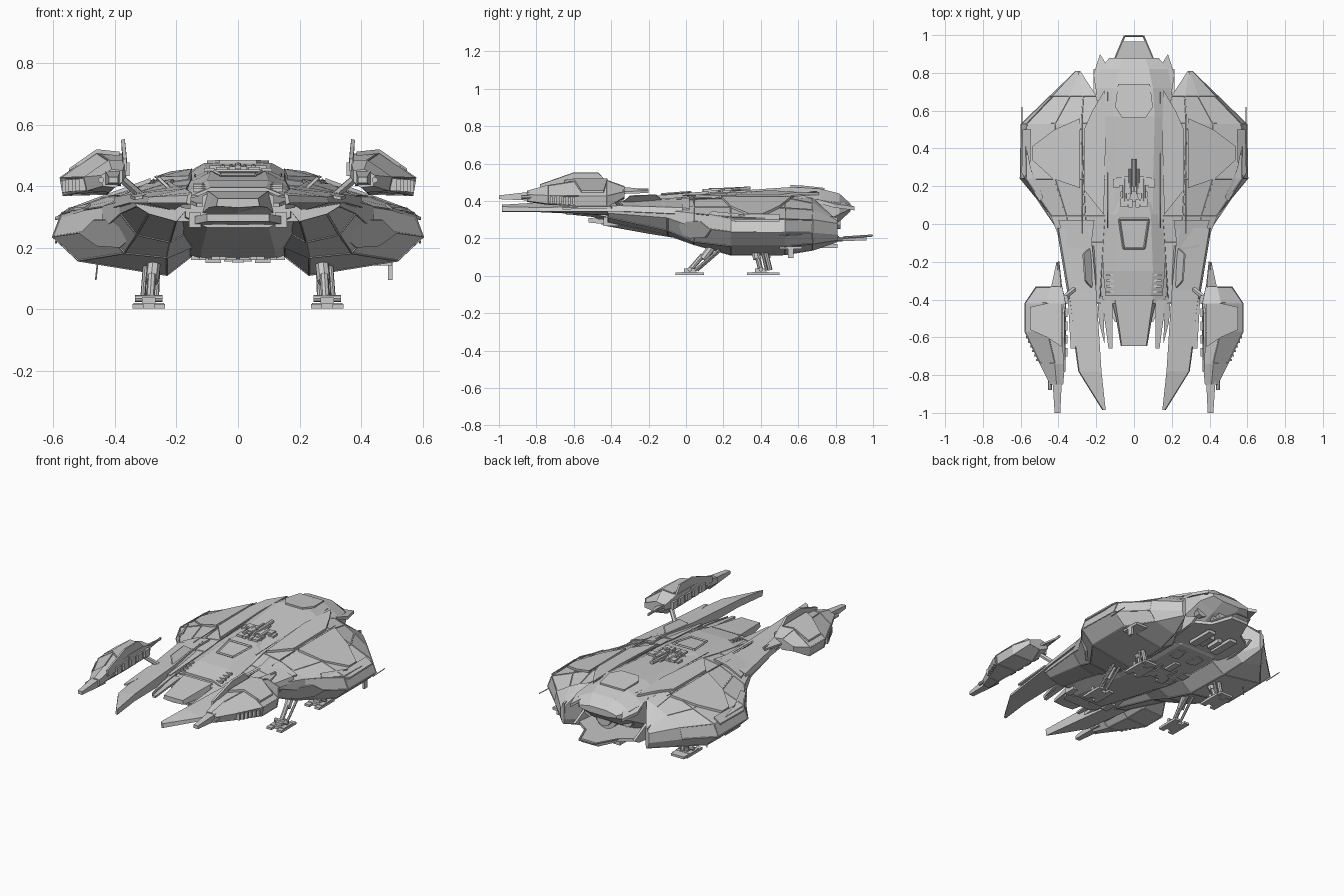
import bpy, bmesh, math, random
from mathutils import Vector, Matrix
random.seed(4)


def finish(name, bm, mirror=False):
    bmesh.ops.recalc_face_normals(bm, faces=bm.faces)
    me = bpy.data.meshes.new(name)
    bm.to_mesh(me)
    bm.free()
    ob = bpy.data.objects.new(name, me)
    bpy.context.collection.objects.link(ob)
    if mirror:
        m = ob.modifiers.new("mirror", 'MIRROR')
        m.use_mirror_merge = False
    return ob


def loft(name, sections, mirror=False, whole=False, panel=0, min_area=.012):
    """Skin (y, [(x, z)...]) sections; whole completes half sections across x."""
    bm = bmesh.new()
    rings = []
    for y, pts in sections:
        if whole:
            pts = pts + [(-x, z) for x, z in reversed(pts) if x > 0]
        rings.append([bm.verts.new((x, y, z)) for x, z in pts])
    n = len(rings[0])
    for a, b in zip(rings, rings[1:]):
        for i in range(n):
            j = (i + 1) % n
            bm.faces.new((a[i], a[j], b[j], b[i]))
    bm.faces.new(rings[0])
    bm.faces.new(rings[-1])
    bmesh.ops.recalc_face_normals(bm, faces=bm.faces)
    if panel:
        big = [f for f in bm.faces if f.calc_area() > min_area and len(f.verts) == 4]
        bmesh.ops.inset_individual(bm, faces=big, thickness=.004, depth=0)
        bmesh.ops.inset_individual(bm, faces=big, thickness=.002, depth=panel)
    return finish(name, bm, mirror)


def plate(name, pts, t=.012, mirror=True, axis=(0, 0, -1)):
    """Flat polygon of 3D points thickened along an axis."""
    bm = bmesh.new()
    off = Vector(axis) * t
    a = [bm.verts.new(p) for p in pts]
    b = [bm.verts.new(Vector(p) + off) for p in pts]
    bm.faces.new(a)
    bm.faces.new(b[::-1])
    for i in range(len(a)):
        j = (i + 1) % len(a)
        bm.faces.new((a[i], a[j], b[j], b[i]))
    return finish(name, bm, mirror)


def rods(name, segs, mirror=True, sides=8):
    """Round or square rods given as (start, end, radius)."""
    bm = bmesh.new()
    for p, q, r in segs:
        p, q = Vector(p), Vector(q)
        d = q - p
        rot = d.to_track_quat('Z', 'Y').to_matrix().to_4x4()
        bmesh.ops.create_cone(bm, cap_ends=True, segments=sides, radius1=r, radius2=r, depth=d.length,
                              matrix=Matrix.Translation((p + q) / 2) @ rot)
    return finish(name, bm, mirror)


def boxes(name, items, mirror=True):
    """Axis aligned boxes given as (centre, size)."""
    bm = bmesh.new()
    for c, s in items:
        bmesh.ops.create_cube(bm, size=1, matrix=Matrix.Translation(c) @ Matrix.Diagonal((*s, 1)))
    return finish(name, bm, mirror)


# Central fuselage, nose to tail
def body(y, top, xt, xs, zs, zl, xb, zb):
    return (y, [(0, top), (xt, top), (xs, zs), (xs, zl), (xb, zb), (0, zb)])


loft("fuselage", [body(-.42, .375, .10, .17, .345, .30, .10, .265), body(-.2, .405, .11, .19, .37, .27, .11, .225),
                  body(.02, .435, .10, .20, .40, .23, .12, .19), body(.2, .45, .10, .20, .41, .19, .12, .165),
                  body(.57, .475, .11, .21, .42, .20, .12, .165), body(.72, .465, .10, .20, .405, .28, .10, .23),
                  body(.82, .44, .08, .18, .39, .33, .08, .29), body(.88, .385, .06, .13, .37, .355, .06, .345)],
     whole=True)

# Broad side hulls with faceted cheeks
loft("side_hull", [
    (-.42, [(.18, .37), (.25, .375), (.31, .36), (.335, .35), (.33, .335), (.29, .31), (.2, .285), (.17, .32)]),
    (-.10, [(.16, .405), (.26, .395), (.33, .375), (.385, .35), (.385, .31), (.33, .24), (.22, .215), (.16, .25)]),
    (.04, [(.15, .425), (.26, .41), (.36, .37), (.44, .335), (.44, .26), (.37, .18), (.23, .165), (.15, .20)]),
    (.24, [(.15, .44), (.27, .42), (.42, .37), (.575, .315), (.605, .235), (.52, .155), (.23, .108), (.15, .17)]),
    (.53, [(.15, .445), (.28, .42), (.42, .365), (.57, .305), (.60, .23), (.52, .155), (.24, .11), (.15, .17)]),
    (.68, [(.20, .415), (.27, .39), (.34, .355), (.43, .30), (.445, .23), (.40, .17), (.26, .135), (.21, .18)]),
    (.81, [(.285, .29), (.29, .295), (.295, .295), (.31, .28), (.31, .22), (.30, .19), (.29, .18), (.285, .20)])],
     mirror=True, panel=-.003)
plate("intake_panel", [(.345, -.045, .235), (.39, -.055, .29), (.47, .075, .29), (.515, .13, .245), (.46, .10, .205),
                       (.385, .02, .20)], .02, axis=(-.4, .8, .2))

# Long forward prongs
loft("prong", [
    (-.985, [(.15, .38), (.163, .37), (.168, .345), (.155, .34)]),
    (-.78, [(.172, .392), (.29, .365), (.295, .345), (.18, .34)]),
    (-.35, [(.20, .40), (.345, .375), (.355, .345), (.21, .32)]),
    (-.02, [(.23, .42), (.40, .365), (.41, .33), (.24, .30)])], mirror=True)

# Armour plates over the roof
plate("shoulder_armour", [(.285, .56, .423), (.42, .50, .376), (.54, .41, .332), (.54, .34, .332),
                          (.43, .24, .373), (.285, .19, .426)], .014)
plate("inner_armour", [(.155, .71, .445), (.22, .60, .448), (.265, .50, .433), (.265, .18, .430), (.16, .05, .434),
                       (.15, .45, .457)], .014)
plate("forward_armour", [(.21, .02, .424), (.30, .02, .408), (.40, .02, .36), (.36, -.12, .37), (.23, -.14, .41)], .012)
plate("side_lip", [(.545, .50, .33), (.59, .50, .30), (.595, .27, .30), (.50, .12, .33), (.48, .14, .345),
                   (.55, .30, .33)], .01)
plate("tail_ear", [(.15, .72, .43), (.20, .70, .41), (.215, .79, .385), (.18, .90, .37), (.13, .82, .40)], .02)
plate("tail_hood", [(-.06, .56, .485), (.06, .56, .485), (.10, .62, .483), (.085, .74, .47), (-.085, .74, .47),
                    (-.10, .62, .483)], .015, False)
plate("tail_blade", [(.285, .60, .36), (.285, .81, .31), (.285, .81, .20), (.285, .60, .15)], .012, axis=(1, 0, 0))
rods("roof_seams", [((.275, .58, .423), (.275, -.05, .41), .003), ((.14, .70, .45), (.14, -.02, .43), .003)], sides=4)

# Canopy, window frame and nose deck
loft("canopy", [(-.38, [(0, .395), (.09, .395), (.15, .37), (0, .36)]),
                (-.25, [(0, .42), (.10, .42), (.165, .385), (0, .38)]),
                (.05, [(0, .447), (.09, .447), (.16, .41), (0, .40)]),
                (.12, [(0, .452), (.07, .452), (.13, .42), (0, .41)])], whole=True)
rods("window_frame", [((0, .025, .448), (.078, .025, .448), .006), ((.078, .025, .448), (.055, -.13, .436), .006),
                      ((0, -.13, .436), (.055, -.13, .436), .006)], sides=4)
boxes("nose_vents", [((.12, -.27 - .03 * i, .405 - .006 * i), (.05, .012, .012)) for i in range(4)])
loft("nose_tongue", [(-.645, [(0, .36), (.065, .36), (.07, .335), (0, .33)]),
                     (-.50, [(0, .375), (.085, .375), (.095, .33), (0, .315)]),
                     (-.40, [(0, .385), (.10, .385), (.12, .31), (0, .28)])], whole=True)
plate("nose_fin", [(.115, -.40, .37), (.17, -.40, .36), (.135, -.66, .345), (.115, -.66, .345)], .012)
plate("outer_nose_fin", [(.165, -.38, .37), (.195, -.38, .365), (.185, -.52, .35), (.155, -.64, .345)], .02)
plate("lower_chin", [(-.15, -.42, .30), (.15, -.42, .30), (.10, -.52, .31), (-.10, -.52, .31)], .025, False)
boxes("chin_blocks", [((.06, -.43, .29), (.05, .05, .03)), ((.14, -.40, .29), (.04, .08, .05)),
                      ((.18, -.36, .31), (.05, .08, .05))])

# Upright vanes between nose and prongs
plate("diagonal_vane", [(.20, -.10, .385), (.20, -.36, .375), (.255, -.30, .43), (.265, -.16, .435)], .008,
      axis=(1, 0, -.5))
plate("wing_vane", [(.27, -.36, .385), (.35, -.40, .37), (.335, -.66, .365), (.31, -.66, .37)], .01)

# Dorsal machinery cluster
boxes("dorsal_machinery", [((random.uniform(.01, .10), random.uniform(.10, .24), .45),
                            (random.uniform(.015, .04), random.uniform(.015, .05), random.uniform(.015, .035)))
                           for _ in range(16)])
rods("dorsal_barrels", [((.022, .16, .458), (.022, .29, .464), .008), ((.0, .2, .458), (.0, .345, .466), .012),
                        ((.05, .12, .458), (.05, .24, .462), .010)])

# Gun pods held out beside the prongs
mid = [(.36, .435), (.362, .505), (.46, .512), (.58, .428), (.57, .368), (.425, .372)]
loft("pod", [(-.33, [(.38, .44), (.38, .47), (.44, .48), (.52, .45), (.52, .42), (.44, .41)]),
             (-.42, mid), (-.57, mid),
             (-.74, [(.365, .43), (.365, .485), (.42, .485), (.50, .43), (.49, .385), (.42, .38)]),
             (-.85, [(.375, .415), (.375, .45), (.41, .455), (.445, .435), (.44, .40), (.40, .395)])],
     mirror=True, panel=-.003, min_area=.009)
loft("pod_barrel", [(-1, [(.39, .41), (.39, .43), (.42, .43), (.42, .41)]),
                    (-.78, [(.38, .40), (.38, .455), (.435, .455), (.435, .40)])], mirror=True)
rods("pod_side_barrel", [((.445, -.70, .42), (.445, -.88, .42), .01), ((.385, -.36, .455), (.402, -.20, .46), .007)])
plate("pod_rear_blade", [(.385, -.34, .475), (.398, -.20, .462), (.41, -.20, .455), (.44, -.34, .45)], .012)
plate("pod_fin", [(.362, -.42, .50), (.368, -.47, .553), (.368, -.60, .553), (.362, -.78, .49), (.362, -.78, .45),
                  (.362, -.42, .45)], .012, axis=(1, 0, -.2))
plate("pod_roof_armour", [(.385, -.42, .512), (.46, -.42, .52), (.55, -.44, .457), (.55, -.56, .457),
                          (.46, -.60, .52), (.385, -.65, .512)], .014)
boxes("pod_vents", [((.555 - .011 * i, -.60 - .024 * i, .40 + .001 * i), (.035, .012, .04)) for i in range(6)])
boxes("pod_inner_blocks", [((.362, -.40 - .07 * i, .455), (.02, .045, .045)) for i in range(5)])
rods("pod_arm", [((.31, -.34, .365), (.385, -.40, .43), .014)], sides=6)

# Tail engine, jaw plate and towing frame
rods("engine", [((0, .66, .30), (0, .80, .30), .075)], False, 16)
rods("engine_core", [((0, .78, .30), (0, .825, .30), .05)], False, 12)
rods("side_engine", [((.13, .66, .30), (.13, .78, .30), .04)], sides=10)
plate("tail_jaw", [(-.20, .56, .19), (.20, .56, .19), (.20, .78, .21), (.11, .84, .205), (.06, .965, .21),
                   (-.06, .965, .21), (-.11, .84, .205), (-.20, .78, .21)], .02, False)
plate("jaw_cheek", [(.20, .56, .30), (.20, .70, .27), (.20, .82, .21), (.20, .78, .185), (.20, .56, .16)],
      .015, axis=(1, 0, 0))
rods("tail_frame", [((.115, .84, .205), (.05, .995, .215), .006), ((0, .995, .215), (.05, .995, .215), .005)], sides=6)
boxes("tail_underside", [((.08, .72, .16), (.05, .18, .02)), ((.03, .70, .17), (.03, .1, .03)),
                         ((0, .35, .158), (.04, .1, .012))])
rods("side_antenna", [((.592, .50, .215), (.592, .62, .22), .003)], sides=5)
rods("hanging_antenna", [((-.455, .45, .16), (-.462, .45, .095), .003)], False, 5)
boxes("belly_gun", [((.46, .56, .15), (.08, .12, .015)), ((.495, .56, .125), (.015, .03, .06))], False)
boxes("belly_greebles", [((random.uniform(.02, .16), random.uniform(.15, .5), .17),
                          (random.uniform(.02, .05), random.uniform(.03, .09), .02)) for _ in range(12)])

# Four landing legs with split pads
for name, y, hip in (("front", .02, .16), ("rear", .40, .36)):
    rods(name + "_leg", [((.285, y, .03), (.28, (y + hip) / 2, .11), .014),
                         ((.28, (y + hip) / 2, .09), (.27, hip, .18), .022),
                         ((.265, y + .04, .03), (.26, hip + .05, .16), .008),
                         ((.31, y + .03, .03), (.30, hip + .04, .16), .008),
                         ((.245, y, .035), (.335, y, .035), .012)])
    boxes(name + "_pad", [((.29, y, .012), (.10, .09, .018)), ((.255, y, .01), (.035, .15, .014)),
                          ((.325, y, .01), (.035, .15, .014)), ((.29, y, .028), (.045, .06, .02))])
rods("rear_brace", [((.29, .45, .03), (.29, .42, .15), .013)])
boxes("rear_heel", [((.29, .45, .012), (.09, .10, .014))])
